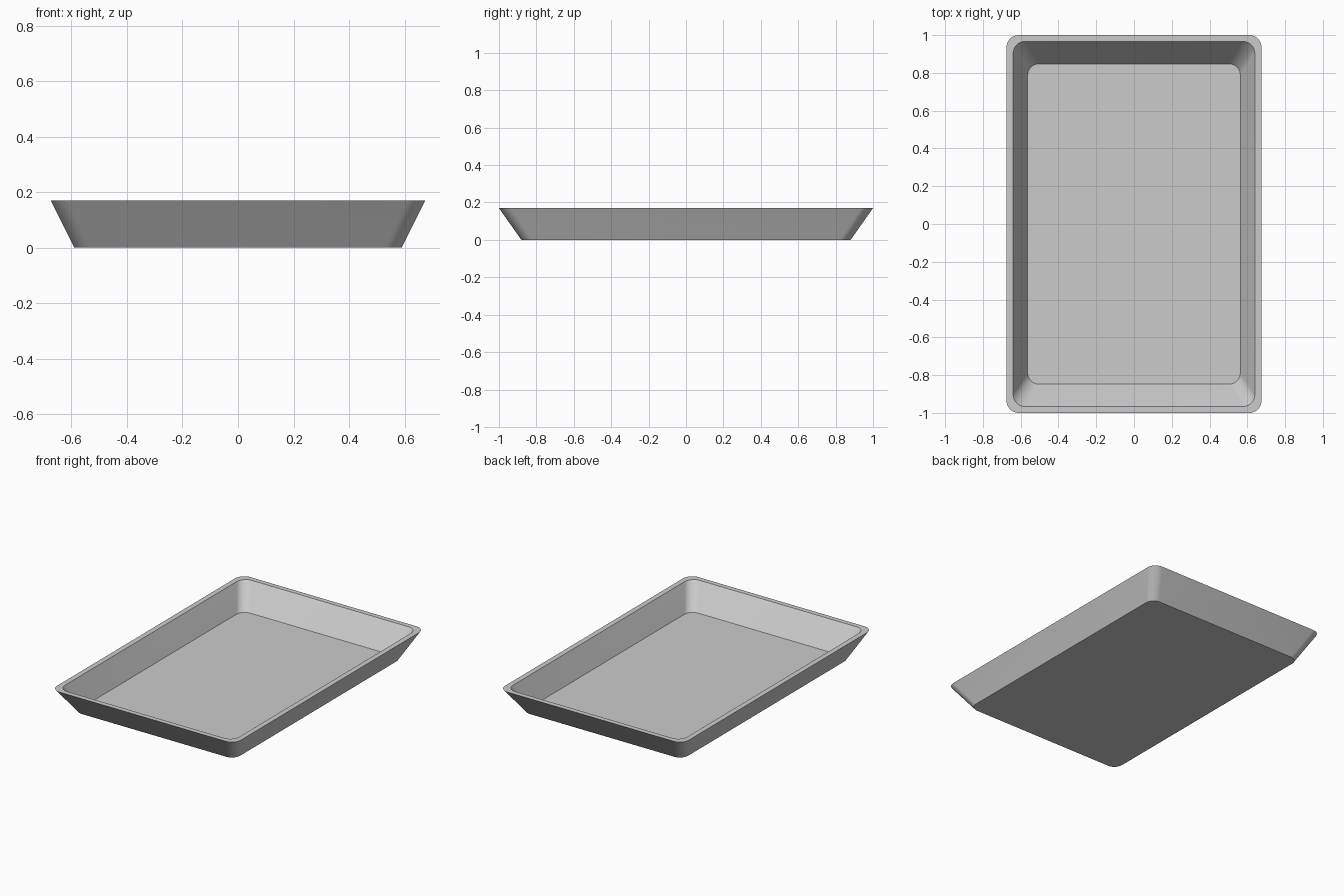
import bpy
import bmesh
from math import cos, sin, pi

if "Cube" in bpy.data.objects:
    bpy.data.objects.remove(bpy.data.objects["Cube"], do_unlink=True)

# Light grey metal
grey = bpy.data.materials.new("light_grey")
grey.use_nodes = True
colour = (0.6, 0.6, 0.6, 1)
grey.diffuse_color = colour
grey.node_tree.nodes["Principled BSDF"].inputs["Base Color"].default_value = colour

STEPS = 10  # segments per rounded corner


def rounded_loop(bm, half_x, half_y, z, radius):
    """Ring of vertices around a rounded rectangle."""
    ring = []
    for corner, (sx, sy) in enumerate([(1, 1), (-1, 1), (-1, -1), (1, -1)]):
        for i in range(STEPS + 1):
            a = (corner + i / STEPS) * pi / 2
            ring.append(bm.verts.new((sx * (half_x - radius) + radius * cos(a),
                                      sy * (half_y - radius) + radius * sin(a), z)))
    return ring


# Tray: underside, outer wall, flat rim, inner wall, floor
bm = bmesh.new()
sections = [(0.59, 0.88, 0, 0.06), (0.675, 1.0, 0.17, 0.065),
            (0.64, 0.967, 0.17, 0.065), (0.563, 0.848, 0.017, 0.06)]
rings = [rounded_loop(bm, *s) for s in sections]
for low, high in zip(rings, rings[1:]):
    for i in range(len(low)):
        j = (i + 1) % len(low)
        bm.faces.new((low[i], low[j], high[j], high[i]))
bm.faces.new(rings[0][::-1])
bm.faces.new(rings[-1])
bmesh.ops.recalc_face_normals(bm, faces=bm.faces)

mesh = bpy.data.meshes.new("baking_tray")
bm.to_mesh(mesh)
bm.free()
mesh.materials.append(grey)
tray = bpy.data.objects.new("baking_tray", mesh)
bpy.context.collection.objects.link(tray)

# Smooth corners, crisp rim and floor edges
bpy.ops.object.select_all(action='DESELECT')
tray.select_set(True)
bpy.context.view_layer.objects.active = tray
bpy.ops.object.shade_smooth_by_angle(angle=pi / 6)
